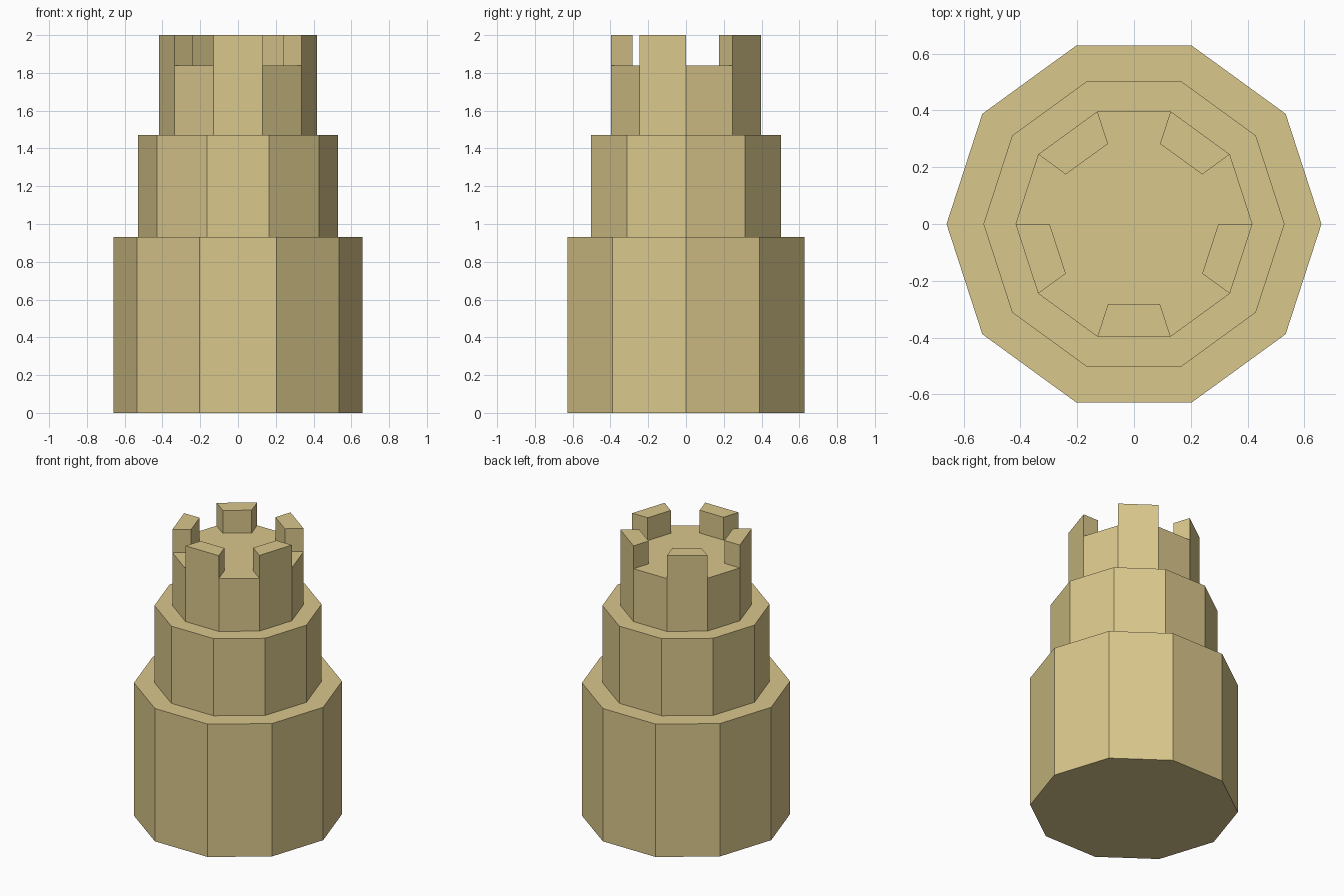
import bpy, bmesh, math

if "Cube" in bpy.data.objects:
    bpy.data.objects.remove(bpy.data.objects["Cube"])

SIDES = 10
STEP = math.tau / SIDES

stone = bpy.data.materials.new("sandstone")
stone.diffuse_color = (0.694, 0.571, 0.258, 1)
stone.use_nodes = True
stone.node_tree.nodes["Principled BSDF"].inputs["Base Color"].default_value = stone.diffuse_color


def finish(bm, name):
    bmesh.ops.recalc_face_normals(bm, faces=bm.faces)
    mesh = bpy.data.meshes.new(name)
    bm.to_mesh(mesh)
    bm.free()
    mesh.materials.append(stone)
    obj = bpy.data.objects.new(name, mesh)
    bpy.context.collection.objects.link(obj)
    return obj


def point(r, i, z):
    return (r * math.cos(i * STEP), r * math.sin(i * STEP), z)


# Stepped tower body: rings of (radius, height), capped at both ends
bm = bmesh.new()
profile = [(0.66, 0), (0.66, 0.93), (0.53, 0.93), (0.53, 1.47),
           (0.417, 1.47), (0.417, 1.84)]
rings = [[bm.verts.new(point(r, i, z)) for i in range(SIDES)] for r, z in profile]
for a, b in zip(rings, rings[1:]):
    for i in range(SIDES):
        j = (i + 1) % SIDES
        bm.faces.new((a[i], a[j], b[j], b[i]))
bm.faces.new(rings[0][::-1])
bm.faces.new(rings[-1])
finish(bm, "tower_body")

# Battlement blocks on every second side, open underneath where they meet the roof
for n, i in enumerate(range(1, SIDES, 2)):
    bm = bmesh.new()
    low, high = [[bm.verts.new(point(r, k, z)) for r, k in
                  ((0.417, i), (0.417, i + 1), (0.297, i + 1), (0.297, i))]
                 for z in (1.84, 2.0)]
    for k in range(4):
        m = (k + 1) % 4
        bm.faces.new((low[k], low[m], high[m], high[k]))
    bm.faces.new(high)
    bm.faces.new(low[::-1])
    finish(bm, f"battlement_{n + 1}")
